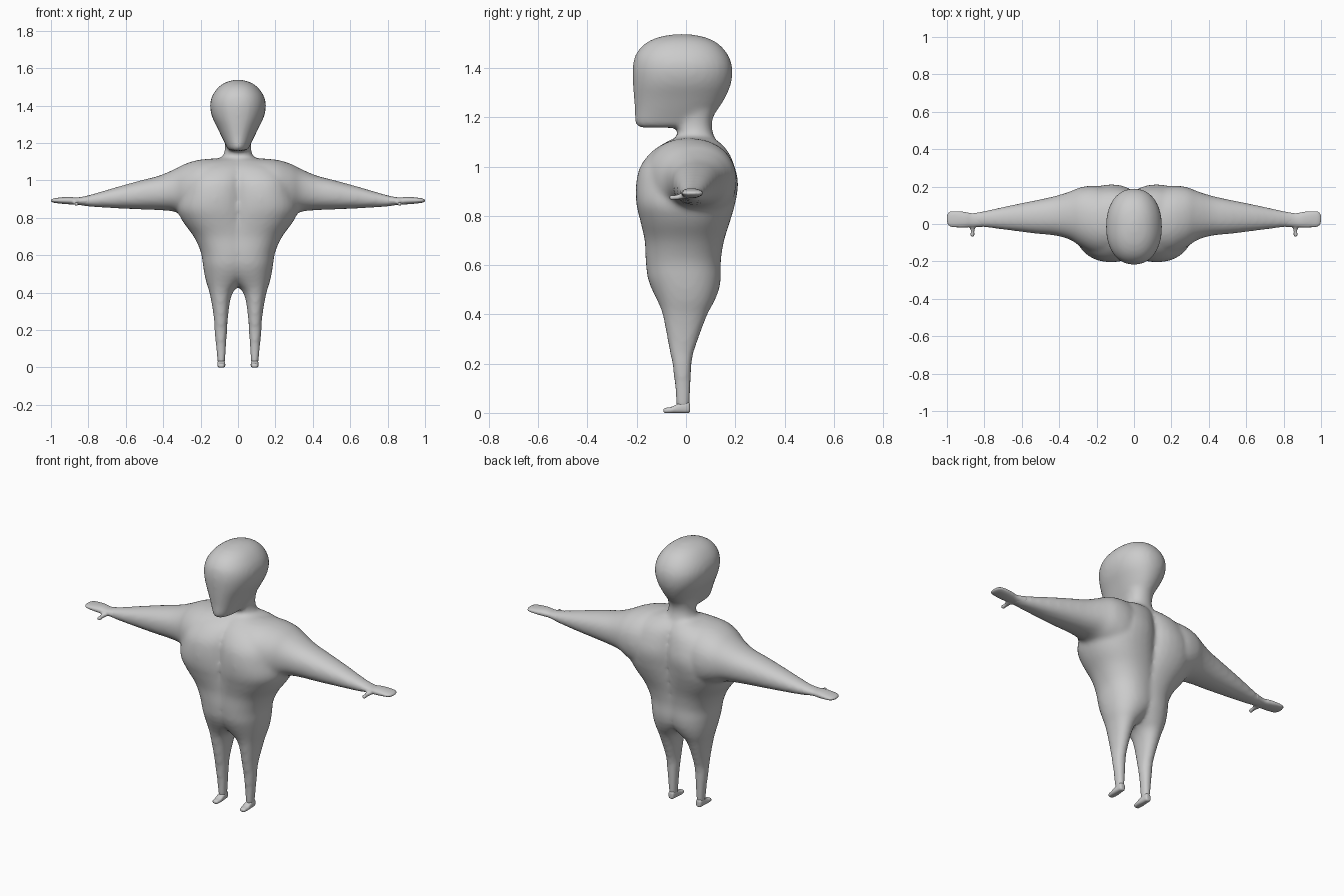
import bpy, bmesh, math
from mathutils import Vector

SKIN = bpy.data.materials.new("plain grey")
SKIN.diffuse_color = (0.6, 0.6, 0.6, 1)


def spline(rows, steps):
    """Catmull-Rom interpolation through the section table."""
    out = []
    for i in range(len(rows) - 1):
        p0, p1 = rows[max(i - 1, 0)], rows[i]
        p2, p3 = rows[i + 1], rows[min(i + 2, len(rows) - 1)]
        for s in range(steps):
            t = s / steps
            out.append([0.5 * (2 * b + (c - a) * t + (2 * a - 5 * b + 4 * c - d) * t * t
                               + (3 * b - a - 3 * c + d) * t ** 3)
                        for a, b, c, d in zip(p0, p1, p2, p3)])
    return out + [list(rows[-1])]


def loft(bm, axis, rows, power=2.2, sides=32, steps=4, mirror=False):
    """Loft rounded sections: (position, low1, high1, low2, high2)."""
    for sign in ((1, -1) if mirror else (1,)):
        rings = []
        for t, a0, a1, b0, b1 in spline(rows, steps):
            ring = []
            for k in range(sides):
                ang = math.tau * k / sides
                c, s = math.cos(ang), math.sin(ang)
                u = (a0 + a1) / 2 + (a1 - a0) / 2 * math.copysign(abs(c) ** (2 / power), c)
                v = (b0 + b1) / 2 + (b1 - b0) / 2 * math.copysign(abs(s) ** (2 / power), s)
                p = {"x": (t, u, v), "y": (u, t, v), "z": (u, v, t)}[axis]
                ring.append(bm.verts.new(Vector((p[0] * sign, p[1], p[2]))))
            rings.append(ring)
        faces = [bm.faces.new((r[k], r[(k + 1) % sides], q[(k + 1) % sides], q[k]))
                 for r, q in zip(rings, rings[1:]) for k in range(sides)]
        faces += [bm.faces.new(rings[0]), bm.faces.new(rings[-1])]
        bmesh.ops.recalc_face_normals(bm, faces=faces)


def finish(name, bm, voxel, smooth):
    """Fuse the lofts into one soft skin."""
    me = bpy.data.meshes.new(name)
    bm.to_mesh(me)
    bm.free()
    ob = bpy.data.objects.new(name, me)
    bpy.context.collection.objects.link(ob)
    bpy.context.view_layer.objects.active = ob
    ob.select_set(True)
    rem = ob.modifiers.new("fuse", "REMESH")
    rem.mode, rem.voxel_size = "VOXEL", voxel
    sm = ob.modifiers.new("soften", "SMOOTH")
    sm.factor, sm.iterations = 0.5, smooth
    for m in ("fuse", "soften"):
        bpy.ops.object.modifier_apply(modifier=m)
    ob.data.materials.clear()
    ob.data.materials.append(SKIN)
    bpy.ops.object.shade_smooth()
    ob.select_set(False)


body = bmesh.new()
# Half torso running down into a leg
loft(body, "z", [
    (0.015, .070, .108, -.040, .015), (0.10, .064, .117, -.045, .019),
    (0.20, .058, .126, -.056, .024), (0.24, .056, .127, -.065, .030),
    (0.30, .050, .134, -.076, .050), (0.36, .041, .144, -.087, .072),
    (0.41, .022, .155, -.098, .092), (0.45, -.02, .168, -.114, .114),
    (0.50, -.07, .180, -.138, .134), (0.55, -.09, .188, -.156, .142),
    (0.62, -.10, .200, -.164, .142), (0.70, -.10, .237, -.168, .155),
    (0.78, -.09, .295, -.186, .180), (0.85, -.08, .325, -.202, .200),
    (0.93, -.07, .310, -.203, .212), (1.00, -.07, .290, -.186, .198),
    (1.06, -.07, .250, -.140, .172), (1.10, -.06, .180, -.080, .135),
    (1.12, -.04, .100, -.035, .105)], mirror=True)
# Arms, from the chest out to the wrist
loft(body, "x", [
    (0.10, -.170, .185, .76, 1.118), (0.20, -.165, .205, .77, 1.112),
    (0.28, -.125, .198, .805, 1.090), (0.34, -.085, .175, .833, 1.060),
    (0.42, -.062, .150, .841, 1.026), (0.52, -.052, .128, .845, 1.000),
    (0.65, -.036, .102, .851, .964), (0.78, -.020, .074, .859, .926),
    (0.84, -.014, .062, .866, .912), (0.87, -.012, .058, .870, .908)], mirror=True)
# Neck
loft(body, "z", [
    (1.02, -.13, .13, -.09, .15), (1.09, -.105, .105, -.055, .128),
    (1.13, -.080, .080, -.036, .112), (1.18, -.070, .070, -.040, .106),
    (1.26, -.080, .080, -.05, .13)])
# Head with a narrow, forward chin
loft(body, "z", [
    (1.158, -.035, .035, -.185, .03), (1.168, -.055, .055, -.202, .07),
    (1.19, -.066, .066, -.208, .10), (1.23, -.086, .086, -.208, .128),
    (1.28, -.110, .110, -.212, .160), (1.34, -.139, .139, -.216, .184),
    (1.40, -.150, .150, -.217, .189), (1.45, -.139, .139, -.207, .173),
    (1.49, -.113, .113, -.178, .142), (1.515, -.084, .084, -.140, .105),
    (1.53, -.052, .052, -.095, .060), (1.538, -.015, .015, -.04, .01)], steps=3)
finish("body", body, 0.012, 8)

# Mitten hands with a stub thumb
hands = bmesh.new()
loft(hands, "x", [
    (0.80, -.015, .068, .864, .918), (0.86, -.016, .058, .870, .909),
    (0.90, -.019, .064, .872, .912), (0.94, -.019, .069, .875, .910),
    (0.98, -.015, .068, .880, .905), (0.995, -.003, .056, .884, .900),
    (1.001, .015, .040, .888, .896)], mirror=True, sides=24)
loft(hands, "y", [
    (-.067, .858, .870, .869, .880), (-.060, .853, .875, .864, .884),
    (-.035, .853, .873, .866, .886), (-.015, .846, .882, .868, .895),
    (.012, .835, .895, .872, .902)], mirror=True, sides=16)
finish("hands", hands, 0.005, 3)

# Short flat feet
feet = bmesh.new()
loft(feet, "y", [
    (-.092, .080, .100, .003, .014), (-.085, .072, .106, -.001, .020),
    (-.060, .068, .110, -.001, .024), (-.040, .068, .110, -.001, .034),
    (-.010, .070, .109, -.001, .045), (.010, .072, .107, -.001, .045),
    (.017, .078, .101, .003, .035)], power=3, mirror=True, sides=24)
finish("feet", feet, 0.005, 2)
